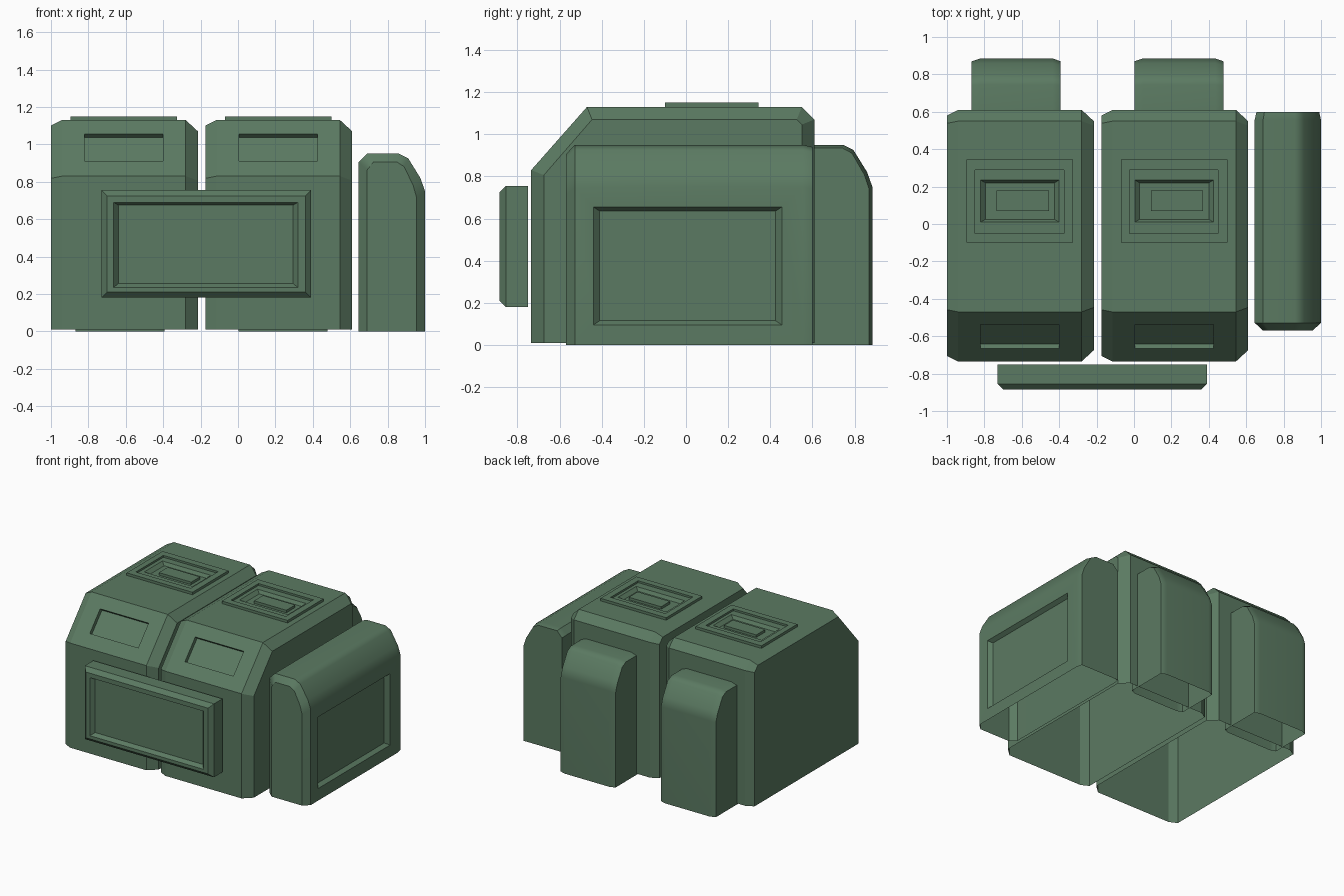
import bpy, bmesh
from math import radians
from mathutils import Vector

cube = bpy.data.objects.get("Cube")
if cube:
    bpy.data.objects.remove(cube, do_unlink=True)

COLOR = (0.105, 0.195, 0.122, 1.0)
green = bpy.data.materials.new("dull_green")
green.use_nodes = True
green.diffuse_color = COLOR
green.node_tree.nodes["Principled BSDF"].inputs["Base Color"].default_value = COLOR


def loft(sections, closed):
    """Skin equal-length sections and cap both ends; open lofts have no bottom."""
    bm = bmesh.new()
    rings = [[bm.verts.new(p) for p in s] for s in sections]
    n = len(rings[0])
    for a, b in zip(rings, rings[1:]):
        for i in range(n if closed else n - 1):
            j = (i + 1) % n
            bm.faces.new((a[i], a[j], b[j], b[i]))
    bm.faces.new(rings[0])
    bm.faces.new(rings[-1])
    bmesh.ops.recalc_face_normals(bm, faces=bm.faces)
    bm.normal_update()
    return bm


def facing(bm, direction):
    """Largest face that looks along a direction."""
    d = Vector(direction).normalized()
    return max(bm.faces, key=lambda f: (f.normal.dot(d) > 0.99) * f.calc_area())


def nest(bm, face, axes, steps):
    """Inset a quad to successive rectangles, sinking each one by its depth."""
    i, j = axes
    k = 3 - i - j
    n = face.normal.copy()
    for (i0, i1, j0, j1), depth in steps:
        bmesh.ops.inset_individual(bm, faces=[face], thickness=0.001)
        c = face.calc_center_median()
        for v in face.verts:
            p = v.co.copy()
            p[i] = i0 if p[i] < c[i] else i1
            p[j] = j0 if p[j] < c[j] else j1
            p[k] = c[k] - (n[i] * (p[i] - c[i]) + n[j] * (p[j] - c[j])) / n[k]
            v.co = p - n * depth
    bm.normal_update()


def finish(bm, name, location=(0, 0, 0), turn=0, smooth=False):
    mesh = bpy.data.meshes.new(name)
    bm.to_mesh(mesh)
    bm.free()
    mesh.materials.append(green)
    obj = bpy.data.objects.new(name, mesh)
    bpy.context.collection.objects.link(obj)
    obj.location = location
    obj.rotation_euler.z = turn
    if smooth:
        bpy.ops.object.select_all(action='DESELECT')
        obj.select_set(True)
        bpy.context.view_layer.objects.active = obj
        bpy.ops.object.shade_smooth_by_angle(angle=radians(35))
        weighted = obj.modifiers.new("weighted_normals", 'WEIGHTED_NORMAL')
        weighted.keep_sharp = True
    return obj


# Main pouches: sloped front, chamfered sides, open underneath
def pouch_section(x, i):
    return [(x, -0.735 + i, 0.01), (x, -0.735 + i, 0.83 - 0.4 * i),
            (x, -0.47 + 0.4 * i, 1.13 - i), (x, 0.55 - 0.4 * i, 1.13 - i),
            (x, 0.61 - i, 1.07 - 0.4 * i), (x, 0.61 - i, 0.01)]


def pouch(name, x):
    bm = loft([pouch_section(*s) for s in
               ((0, 0.03), (0.06, 0), (0.72, 0), (0.785, 0.06))], False)
    # slot in the sloped face
    slot = (0.18, 0.60, 0.91, 1.055)
    nest(bm, facing(bm, (0, -0.30, 0.265)), (0, 2), [(slot, 0), (slot, 0.03)])
    # raised and stepped lid plate
    plate = (0.105, 0.675, -0.10, 0.345)
    tray = (0.15, 0.625, -0.05, 0.29)
    block = (0.265, 0.545, 0.07, 0.18)
    nest(bm, facing(bm, (0, 0, 1)), (0, 1),
         [(plate, 0), (plate, -0.02), (tray, 0), (tray, 0.015),
          ((0.18, 0.60, 0.01, 0.235), 0), ((0.205, 0.575, 0.025, 0.22), 0.025),
          (block, 0), (block, -0.02)])
    finish(bm, name, (x, 0, 0))


pouch("right_pouch", -1.0)
pouch("left_pouch", -0.175)


# Rounded pods: outward is local +x, length runs along local y, open underneath
DEPTH, HEIGHT = 0.355, 0.95
POD = [(0, 0), (0, 0.905), (0.045, 0.95), (0.215, 0.95), (0.265, 0.925),
       (0.33, 0.82), (0.355, 0.75), (0.355, 0)]


def pod_section(y, i):
    return [(i + u * (1 - 2 * i / DEPTH), y, z * (1 - i / HEIGHT)) for u, z in POD]


def pod(length, front, back):
    h = length / 2
    return loft([pod_section(-h, front), pod_section(-h + 0.042, 0),
                 pod_section(h - 0.045, 0), pod_section(h, back)], False)


bm = pod(1.17, 0.045, 0.01)
nest(bm, facing(bm, (1, 0, 0)), (1, 2),
     [((-0.455, 0.44, 0.095, 0.655), 0), ((-0.425, 0.41, 0.115, 0.635), 0.03)])
finish(bm, "side_pod", (0.645, 0.015, 0), smooth=True)

for name, x in (("right_rear_pod", -0.63), ("left_rear_pod", 0.24)):
    finish(pod(0.475, 0.015, 0.015), name, (x, 0.53, 0), radians(90), True)


# Front panel bridging both pouches
def panel_section(y, i):
    return [(-0.73 + i, y, 0.18 + i), (0.39 - i, y, 0.18 + i),
            (0.39 - i, y, 0.755 - i), (-0.73 + i, y, 0.755 - i)]


bm = loft([panel_section(*s) for s in ((-0.75, 0), (-0.855, 0), (-0.885, 0.03))], True)
nest(bm, facing(bm, (0, -1, 0)), (0, 2),
     [((-0.665, 0.32, 0.235, 0.69), 0), ((-0.64, 0.295, 0.255, 0.675), 0.03)])
finish(bm, "front_panel")
